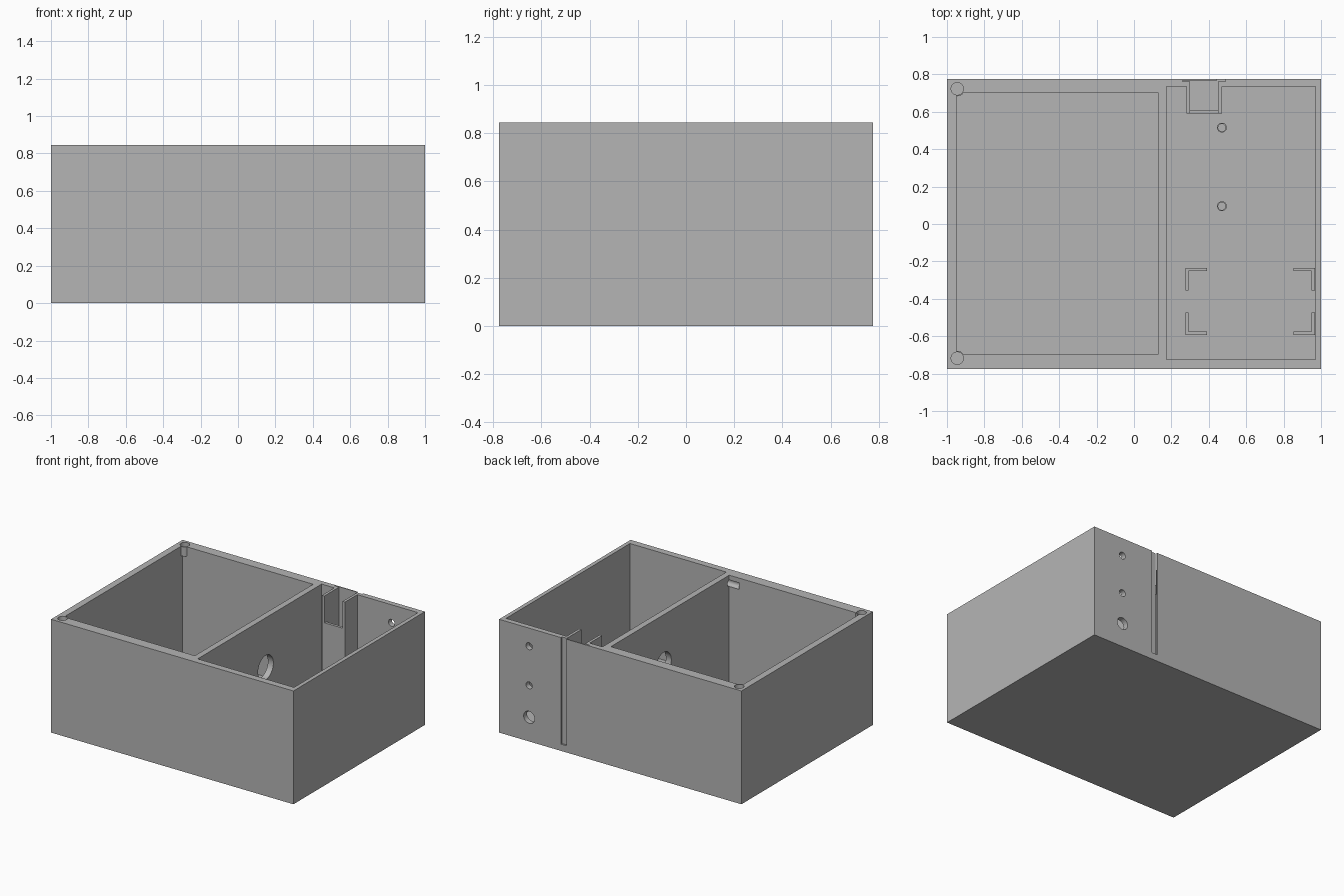
import bpy
from math import pi

cube = bpy.data.objects.get("Cube")
if cube:
    bpy.data.objects.remove(cube, do_unlink=True)

grey = bpy.data.materials.new("matte_grey")
grey.use_nodes = True
colour = (0.46, 0.46, 0.46, 1)
grey.diffuse_color = colour
grey.node_tree.nodes["Principled BSDF"].inputs["Base Color"].default_value = colour

TOP, FLOOR, OVER = 0.845, 0.05, 0.95


def finish(name):
    ob = bpy.context.object
    ob.name = name
    ob.data.materials.clear()
    ob.data.materials.append(grey)
    return ob


def box(name, x, y, z):
    """Box from (low, high) ranges."""
    centre = [(a + b) / 2 for a, b in (x, y, z)]
    bpy.ops.mesh.primitive_cube_add(size=1, location=centre)
    ob = finish(name)
    ob.scale = [b - a for a, b in (x, y, z)]
    bpy.ops.object.transform_apply(location=False, rotation=False, scale=True)
    return ob


def cylinder(name, centre, radius, length, rotation=(0, 0, 0)):
    bpy.ops.mesh.primitive_cylinder_add(vertices=32, radius=radius, depth=length,
                                        location=centre, rotation=rotation)
    return finish(name)


def combine(target, tool, operation="DIFFERENCE"):
    """Apply a boolean and remove the tool."""
    tool.hide_render = True
    mod = target.modifiers.new("boolean", "BOOLEAN")
    mod.operation, mod.solver, mod.object = operation, "EXACT", tool
    bpy.context.view_layer.objects.active = target
    bpy.ops.object.modifier_apply(modifier=mod.name)
    bpy.data.objects.remove(tool, do_unlink=True)


def smooth(ob):
    bpy.ops.object.select_all(action="DESELECT")
    ob.select_set(True)
    bpy.context.view_layer.objects.active = ob
    bpy.ops.object.shade_smooth_by_angle()


# Case with two compartments
case = box("case", (-1, 1), (-0.775, 0.775), (0, TOP))
combine(case, box("large_cavity", (-0.95, 0.13), (-0.695, 0.70), (FLOOR, OVER)))
combine(case, box("small_cavity", (0.175, 0.97), (-0.725, 0.735), (FLOOR, OVER)))

# Pocket on the back wall, with a lowered front
combine(case, box("pocket", (0.28, 0.47), (0.59, 0.75), (0.03, TOP)), "UNION")
combine(case, box("pocket_hollow", (0.30, 0.45), (0.61, 0.765), (FLOOR, OVER)))
combine(case, box("pocket_notch", (0.30, 0.45), (0.55, 0.63), (0.645, OVER)))

# Thin slide slot and the groove it opens into on the back face
combine(case, box("slide_slot", (0.26, 0.46), (0.762, 0.768), (FLOOR, OVER)))
combine(case, box("back_groove", (0.445, 0.49), (0.762, 0.85), (FLOOR, OVER)))

# Round corner bosses with shallow recesses
for y in (0.723, -0.718):
    combine(case, cylinder("boss", (-0.945, y, TOP - 0.035), 0.04, 0.07), "UNION")
    combine(case, cylinder("recess", (-0.945, y, TOP), 0.033, 0.07))

# Cable holes through the divider
for y, z, radius in ((0.077, 0.474, 0.09), (-0.70, 0.785, 0.025)):
    combine(case, cylinder("cable_hole", (0.15, y, z), radius, 0.2, (0, pi / 2, 0)))

# Holes through the back wall
for z, radius in ((0.71, 0.026), (0.418, 0.026), (0.18, 0.045)):
    combine(case, cylinder("back_hole", (0.752, 0.76, z), radius, 0.2, (pi / 2, 0, 0)))
smooth(case)

# Hollow screw posts on the floor
for name, y in (("rear_screw_post", 0.515), ("front_screw_post", 0.095)):
    post = cylinder(name, (0.47, y, 0.095), 0.026, 0.11)
    combine(post, cylinder("bore", (0.47, y, 0.13), 0.02, 0.14))
    smooth(post)

# Four L-shaped corner brackets on the floor
HEIGHT = (0.04, 0.15)
for side, x, sx in (("right", 0.275, 1), ("left", 0.967, -1)):
    for end, y, sy in (("rear", -0.235, -1), ("front", -0.593, 1)):
        def span(start, length, sign):
            return tuple(sorted((start, start + sign * length)))
        bracket = box(f"{end}_{side}_bracket", span(x, 0.115, sx), span(y, 0.017, sy), HEIGHT)
        combine(bracket, box("arm", span(x, 0.017, sx), span(y, 0.12, sy), HEIGHT), "UNION")
